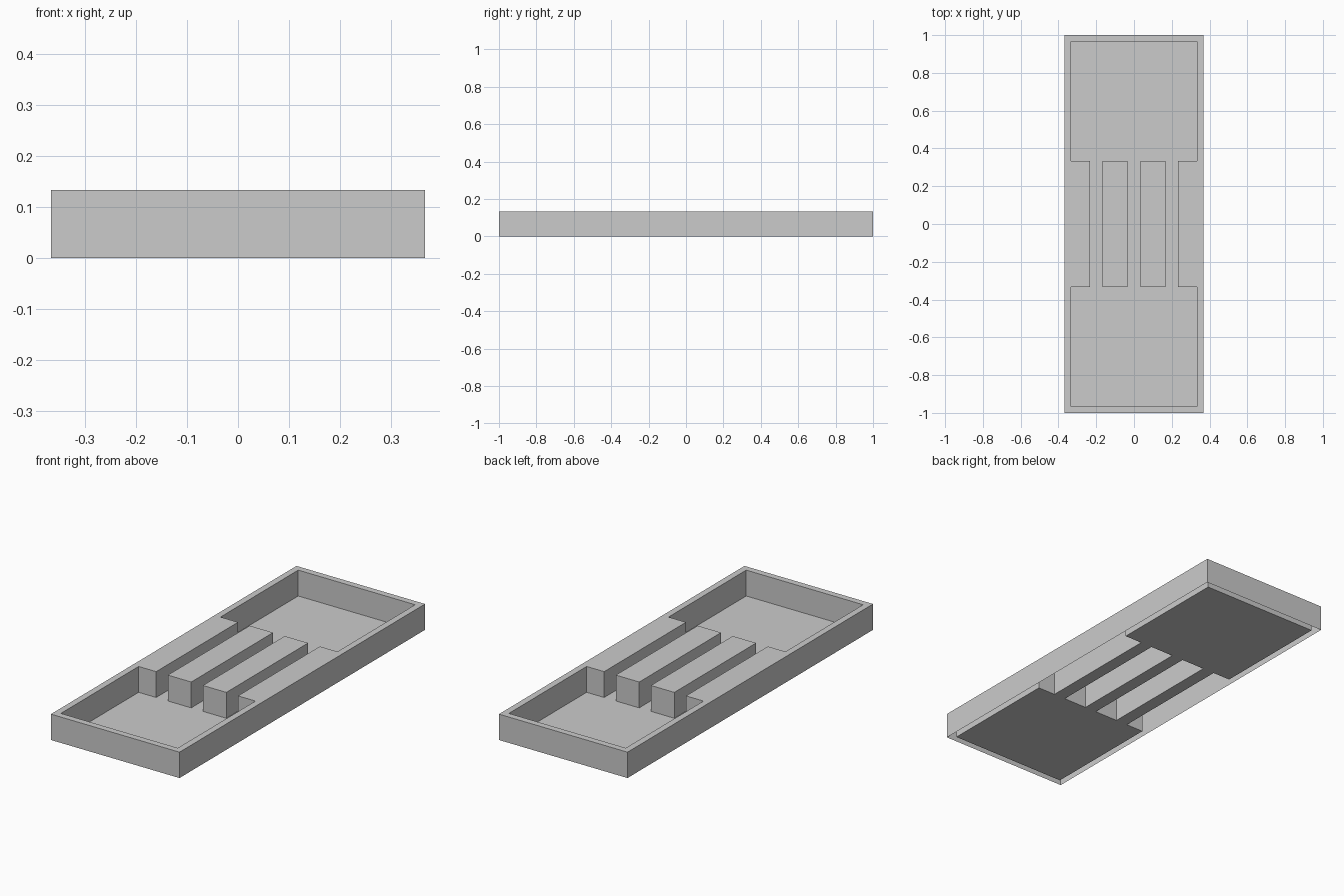
import bpy
import bmesh

if "Cube" in bpy.data.objects:
    bpy.data.objects.remove(bpy.data.objects["Cube"])

U = 1 / 30                      # wall thickness, the model's basic module
H = 4 * U                       # tray height
half_x = [1 * U, 5 * U, 7 * U, 10 * U, 11 * U]
half_y = [10 * U, 29 * U, 30 * U]
xs = sorted([-v for v in half_x] + half_x)
ys = sorted([-v for v in half_y] + half_y)


def is_raised(x, y):
    """True on the rim, the two ribs and the side blocks."""
    x, y = abs(x), abs(y)
    rim = x > 10 * U or y > 29 * U
    middle = y < 10 * U
    rib = middle and U < x < 5 * U
    side_block = middle and x > 7 * U
    return rim or rib or side_block


def height(i, j):
    if not (0 <= i < len(xs) - 1 and 0 <= j < len(ys) - 1):
        return 0.0
    return H if is_raised((xs[i] + xs[i + 1]) / 2, (ys[j] + ys[j + 1]) / 2) else 0.0


bm = bmesh.new()


def quad(*pts):
    bm.faces.new([bm.verts.new(p) for p in pts])


# Thin shell: floor and raised tops, with a wall at every height step;
# the rim and ribs are hollow and open underneath
for i in range(len(xs) - 1):
    for j in range(len(ys) - 1):
        z = height(i, j)
        x0, x1, y0, y1 = xs[i], xs[i + 1], ys[j], ys[j + 1]
        quad((x0, y0, z), (x1, y0, z), (x1, y1, z), (x0, y1, z))
        if z == 0:
            continue
        sides = [(0, -1, (x0, y0), (x1, y0)), (1, 0, (x1, y0), (x1, y1)),
                 (0, 1, (x1, y1), (x0, y1)), (-1, 0, (x0, y1), (x0, y0))]
        for di, dj, a, b in sides:
            if height(i + di, j + dj) < z:
                quad((*a, 0), (*b, 0), (*b, z), (*a, z))

bmesh.ops.remove_doubles(bm, verts=bm.verts[:], dist=1e-5)
mesh = bpy.data.meshes.new("ribbed_tray")
bm.to_mesh(mesh)
bm.free()
tray = bpy.data.objects.new("ribbed_tray", mesh)
bpy.context.collection.objects.link(tray)
